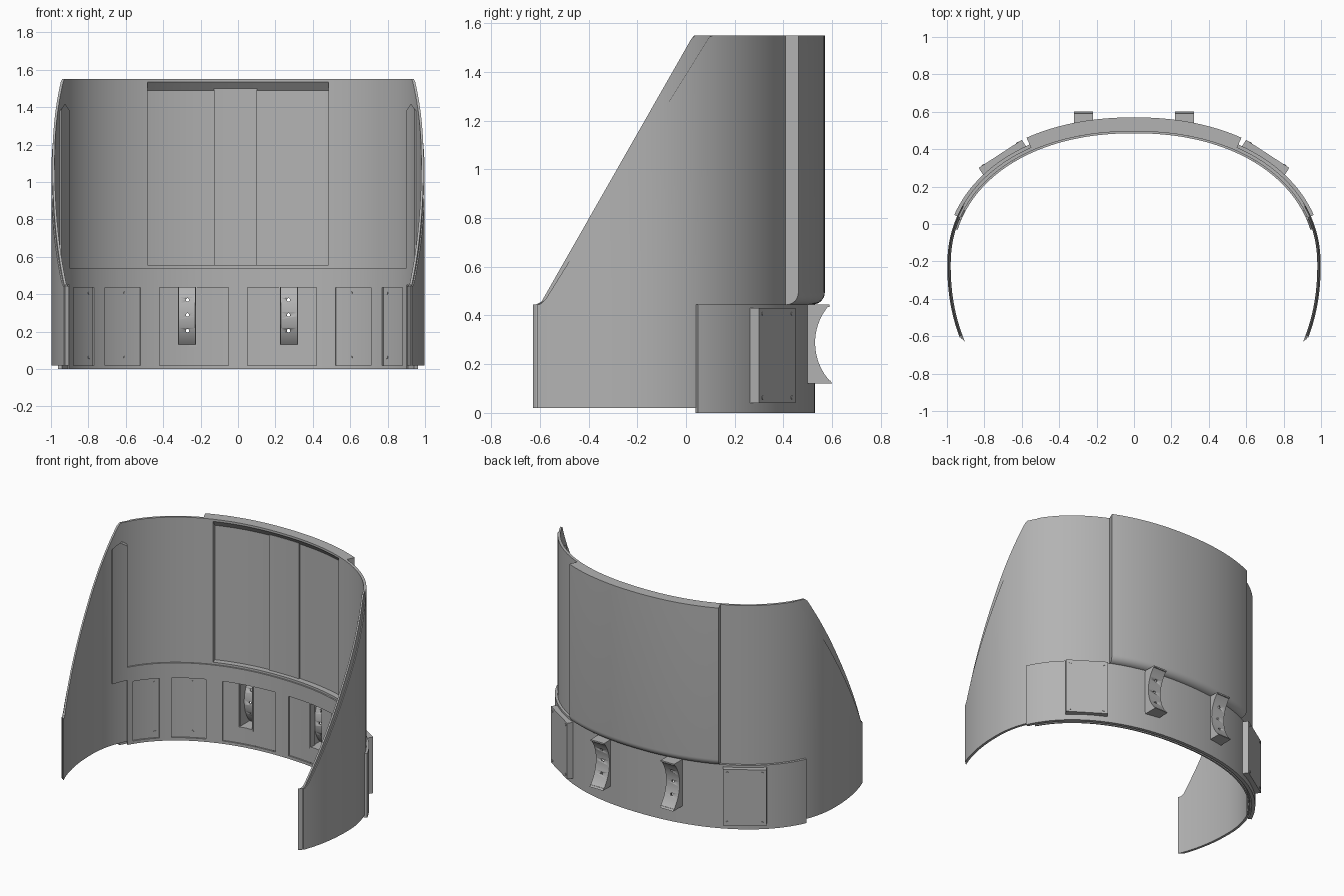
import bpy, bmesh, math
from mathutils import Vector, Matrix

if "Cube" in bpy.data.objects:
    bpy.data.objects.remove(bpy.data.objects["Cube"], do_unlink=True)

grey = bpy.data.materials.new("mid_grey")
grey.use_nodes = True
grey.diffuse_color = (0.45, 0.45, 0.45, 1)
grey.node_tree.nodes["Principled BSDF"].inputs["Base Color"].default_value = (0.45, 0.45, 0.45, 1)


def finish(name, bm, smooth=True):
    bmesh.ops.remove_doubles(bm, verts=bm.verts, dist=1e-5)
    bmesh.ops.recalc_face_normals(bm, faces=bm.faces)
    mesh = bpy.data.meshes.new(name)
    bm.to_mesh(mesh)
    bm.free()
    mesh.materials.append(grey)
    ob = bpy.data.objects.new(name, mesh)
    bpy.context.collection.objects.link(ob)
    if smooth:
        bpy.ops.object.select_all(action="DESELECT")
        ob.select_set(True)
        bpy.context.view_layer.objects.active = ob
        bpy.ops.object.shade_smooth_by_angle(angle=math.radians(25))
    return ob


# Plan curve: angle 0 is the middle of the back, positive angles run to +x
def base(a):
    def power(v):
        return math.copysign(abs(v) ** 0.93, v)
    depth = 0.705 if math.cos(a) > 0 else 0.95
    return Vector((0.97 * power(math.sin(a)), -0.22 + depth * power(math.cos(a)), 0))


def normal(a):
    t = base(a + 0.02) - base(a - 0.02)
    return Vector((-t.y, t.x, 0)).normalized()


def point(a, offset, z=0):
    p = base(a) + normal(a) * offset
    return Vector((p.x, p.y, z))


def solve(test, lo, hi):
    for _ in range(40):
        mid = (lo + hi) / 2
        lo, hi = (mid, hi) if test(mid) else (lo, mid)
    return lo


def at_x(x):
    return math.copysign(solve(lambda a: base(a).x < abs(x), 0, math.pi / 2), x)


def at_y(y):
    return solve(lambda a: base(a).y > y, 0, math.pi)


def columns(a0, a1, breaks=()):
    marks = sorted({a0, a1, *[b for b in breaks if a0 < b < a1]})
    cols = []
    for p, q in zip(marks, marks[1:]):
        n = max(1, round((q - p) / 0.025))
        cols += [p + (q - p) * i / n for i in range(n)]
    return cols + [a1]


# Curved wall between two offsets, with rectangular holes (x0, x1, z0, z1)
def screen(name, o0, o1, a0, a1, z0, top, holes=(), extra=(), bevel=0):
    cuts = [(at_x(h[0]), at_x(h[1]), h[2], h[3]) for h in holes]
    cols = columns(a0, a1, [v for c in cuts for v in c[:2]] + list(extra))
    levels = sorted({z0, 9, *[v for c in cuts for v in c[2:] if v > z0]})
    bm = bmesh.new()
    grid = {}
    for i, a in enumerate(cols):
        shift = bevel if i == 0 else -bevel if i == len(cols) - 1 else 0
        for side, off in enumerate((o0, o1)):
            p = point(a + shift * side, off)
            for k, z in enumerate(levels):
                grid[i, k, side] = bm.verts.new((p.x, p.y, min(z, top(p))))

    def solid(i, k):
        if not (0 <= i < len(cols) - 1 and 0 <= k < len(levels) - 1):
            return False
        a, z = (cols[i] + cols[i + 1]) / 2, (levels[k] + levels[k + 1]) / 2
        return not any(c[0] < a < c[1] and c[2] < z < c[3] for c in cuts)

    def face(*keys):
        bm.faces.new([grid[k] for k in keys])

    for i in range(len(cols) - 1):
        for k in range(len(levels) - 1):
            if not solid(i, k):
                continue
            for s in (0, 1):
                face((i, k, s), (i + 1, k, s), (i + 1, k + 1, s), (i, k + 1, s))
            for di in (0, 1):
                if not solid(i + 2 * di - 1, k):
                    j = i + di
                    face((j, k, 0), (j, k, 1), (j, k + 1, 1), (j, k + 1, 0))
                if not solid(i, k + 2 * di - 1):
                    m = k + di
                    face((i, m, 0), (i + 1, m, 0), (i + 1, m, 1), (i, m, 1))
    bmesh.ops.dissolve_degenerate(bm, dist=1e-5, edges=bm.edges)
    return finish(name, bm)


# Closed (offset, z) profile swept along the plan curve
def sweep(name, profile, a0, a1):
    bm = bmesh.new()
    rings = [[bm.verts.new(point(a, o, z)) for o, z in profile] for a in columns(a0, a1)]
    n = len(profile)
    for r, s in zip(rings, rings[1:]):
        for i in range(n):
            bm.faces.new((r[i], r[(i + 1) % n], s[(i + 1) % n], s[i]))
    bm.faces.new(rings[0])
    bm.faces.new(rings[-1])
    return finish(name, bm)


# (y, z) profile extruded along x
def extrude(name, profile, x0, x1):
    bm = bmesh.new()
    f = bm.faces.new([bm.verts.new((x0, y, z)) for y, z in profile])
    ext = bmesh.ops.extrude_face_region(bm, geom=[f])
    moved = [v for v in ext["geom"] if isinstance(v, bmesh.types.BMVert)]
    bmesh.ops.translate(bm, verts=moved, vec=(x1 - x0, 0, 0))
    return finish(name, bm)


def rods(name, spots, direction, radius, length):
    bm = bmesh.new()
    turn = direction.to_track_quat("Z", "Y").to_matrix().to_4x4()
    for p in spots:
        bmesh.ops.create_cone(bm, cap_ends=True, segments=12, radius1=radius, radius2=radius,
                              depth=length, matrix=Matrix.Translation(p) @ turn)
    return finish(name, bm)


# Main wall with sloping front edges, and a thin skin set back from that slope
hooks = [(-0.315, -0.225, 0.132, 0.435), (0.225, 0.315, 0.132, 0.435)]
opening = (-0.48, 0.48, 0.555, 1.535)
end = at_y(-0.625)
turns = [s * at_y(y) for y in (0.03, 0.1, -0.59) for s in (-1, 1)]


def slope(start, finish_y):
    return lambda p: max(0.445, min(1.55, 0.445 + 1.105 * (p.y - start) / (finish_y - start)))


screen("main_wall", 0.01, 0.022, -end, end, 0.02, slope(-0.6, 0.03),
       hooks + [opening], turns, 0.03)
screen("outer_skin", 0.022, 0.028, -end + 0.03, end - 0.03, 0.02, slope(-0.59, 0.1),
       hooks + [opening], turns)

# Lower band outside, and the inner lining with shallow recesses
band = at_y(0.03)
screen("lower_band", 0.022, 0.045, -band, band, 0, lambda p: 0.445, hooks)
recesses = []
for x0, x1 in ((0.05, 0.42), (0.52, 0.71), (0.77, 0.88)):
    recesses += [(x0, x1, 0.02, 0.435), (-x1, -x0, 0.02, 0.435)]
lining = at_x(0.9)
screen("inner_lining", 0, 0.01, -lining, lining, 0, lambda p: 0.54, recesses)

# Back panel: thick ends, recessed middle with a sloping head, rounded lower edge
edge = [(0.085, 1.55)]
edge += [(0.035 + 0.05 * math.cos(t), 0.495 - 0.05 * math.sin(t))
         for t in [math.pi / 2 * i / 8 for i in range(9)]]
inner, outer = at_x(0.48), at_x(0.54)
sweep("back_panel", [(0.022, 0.445), (0.022, 0.555), (0.05, 0.555), (0.05, 1.49),
                     (0.012, 1.535), (0.022, 1.55)] + edge, -inner, inner)
sweep("centre_strip", [(0.04, 0.556), (0.04, 1.5), (0.052, 1.5), (0.052, 0.556)],
      at_x(-0.125), at_x(0.1))

for s, side in ((1, "left"), (-1, "right")):
    a0, a1 = sorted((s * inner, s * outer))
    sweep(side + "_panel_end", [(0.022, 0.445), (0.022, 1.55)] + edge, a0, a1)

    # Pointed strip on the inside of the wall
    a0, a1 = sorted((s * at_x(0.9), s * at_x(0.943)))
    screen(side + "_inner_strip", 0, 0.01, a0, a1, 0.45,
           lambda p: 1.42 - 1.5 * abs(abs(p.x) - 0.925))

    # Flat cover plate with a screw at each corner
    along, out = Vector((0.838 * s, -0.546, 0)), Vector((0.546 * s, 0.838, 0))
    centre = Vector((0.715 * s, 0.375, 0.235))
    bm = bmesh.new()
    bmesh.ops.create_cube(bm, size=1)
    for v in bm.verts:
        x, y, z = v.co
        v.co = centre + along * x * 0.275 + out * (y - 0.5) * 0.045 + Vector((0, 0, z * 0.39))
    finish(side + "_cover_plate", bm, False)
    corners = [centre + along * u * 0.11 + Vector((0, 0, w * 0.172))
               for u in (-1, 1) for w in (-1, 1)]
    rods(side + "_plate_screws", corners, out, 0.008, 0.006)
    for x in (0.6, 0.79):
        a = s * at_x(x)
        rods(side + "_inner_screws", [point(a, 0.01, z) for z in (0.063, 0.407)],
             normal(a), 0.008, 0.006)

    # Hollow hook with a concave, drilled face
    arc = []
    for i in range(17):
        z = 0.445 - 0.325 * i / 16
        arc.append((0.765 - math.sqrt(0.235 ** 2 - (z - 0.288) ** 2), z))
    mid = 0.27 * s
    x0, x1 = mid - 0.052, mid + 0.052
    cheek = [(0.475, 0.445)] + arc + [(0.475, 0.12)]
    extrude(side + "_hook_cheek_a", cheek, x0, x0 + 0.007)
    extrude(side + "_hook_cheek_b", cheek, x1 - 0.007, x1)
    face = extrude(side + "_hook_face", arc + [(y - 0.012, z) for y, z in reversed(arc)], x0, x1)
    extrude(side + "_hook_top", [(0.475, 0.435), (0.475, 0.445), arc[0], (arc[0][0], 0.435)], x0, x1)
    extrude(side + "_hook_base", [(0.475, 0.12), (0.475, 0.132), (arc[-1][0] - 0.008, 0.132),
                                  arc[-1]], x0, x1)
    drill = rods(side + "_hook_drill", [Vector((mid, 0.55, z)) for z in (0.205, 0.29, 0.37)],
                 Vector((0, 1, 0)), 0.009, 0.2)
    drill.hide_render = True
    drill.hide_set(True)
    cut = face.modifiers.new("holes", "BOOLEAN")
    cut.object = drill
    cut.solver = "EXACT"
